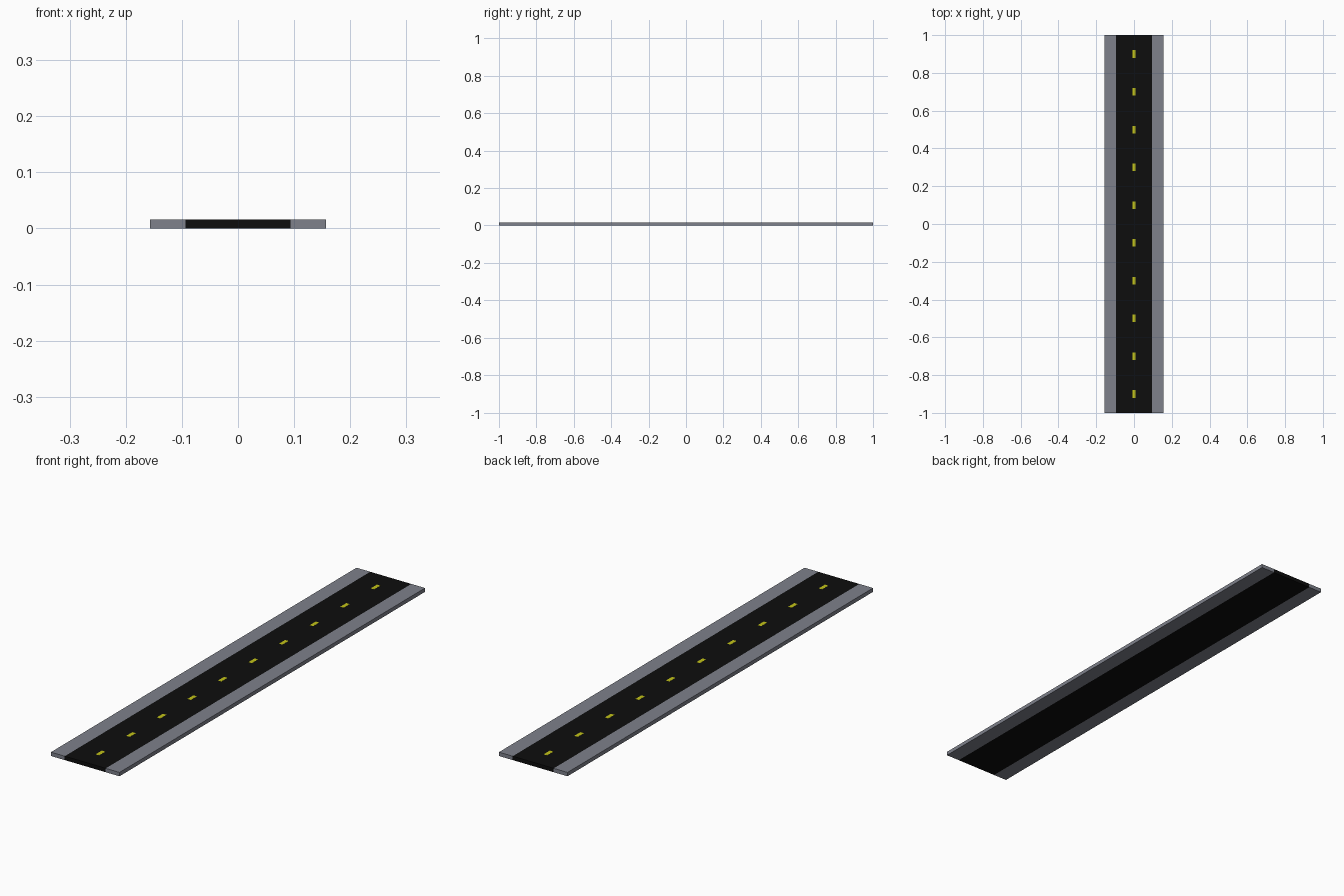
import bpy

if "Cube" in bpy.data.objects:
    bpy.data.objects.remove(bpy.data.objects["Cube"])

LENGTH = 2.0
HEIGHT = 0.016
ROAD_HALF = 0.094
OUTER_HALF = 0.157


def material(name, rgb):
    m = bpy.data.materials.new(name)
    m.diffuse_color = (*rgb, 1.0)
    m.use_nodes = True
    m.node_tree.nodes["Principled BSDF"].inputs["Base Color"].default_value = m.diffuse_color
    return m


def box(name, x0, x1, y0, y1, z0, z1, mat):
    bpy.ops.mesh.primitive_cube_add(
        size=1, location=((x0 + x1) / 2, (y0 + y1) / 2, (z0 + z1) / 2))
    ob = bpy.context.object
    ob.name = name
    ob.scale = (x1 - x0, y1 - y0, z1 - z0)
    bpy.ops.object.transform_apply(location=False, rotation=False, scale=True)
    ob.data.materials.append(mat)
    return ob


asphalt = material("asphalt", (0.004, 0.004, 0.004))
paving = material("paving", (0.21, 0.22, 0.26))
yellow = material("yellow_paint", (0.55, 0.55, 0.01))

# Road surface
box("road", -ROAD_HALF, ROAD_HALF, -LENGTH / 2, LENGTH / 2, 0, HEIGHT, asphalt)

# Pavements on both sides
box("pavement_left", -OUTER_HALF, -ROAD_HALF, -LENGTH / 2, LENGTH / 2, 0, HEIGHT, paving)
box("pavement_right", ROAD_HALF, OUTER_HALF, -LENGTH / 2, LENGTH / 2, 0, HEIGHT, paving)

# Dashed centre line
for i in range(10):
    y = -0.9 + 0.2 * i
    box(f"centre_dash_{i + 1}", -0.008, 0.008, y - 0.02, y + 0.02,
        HEIGHT - 0.002, HEIGHT + 0.0004, yellow)
